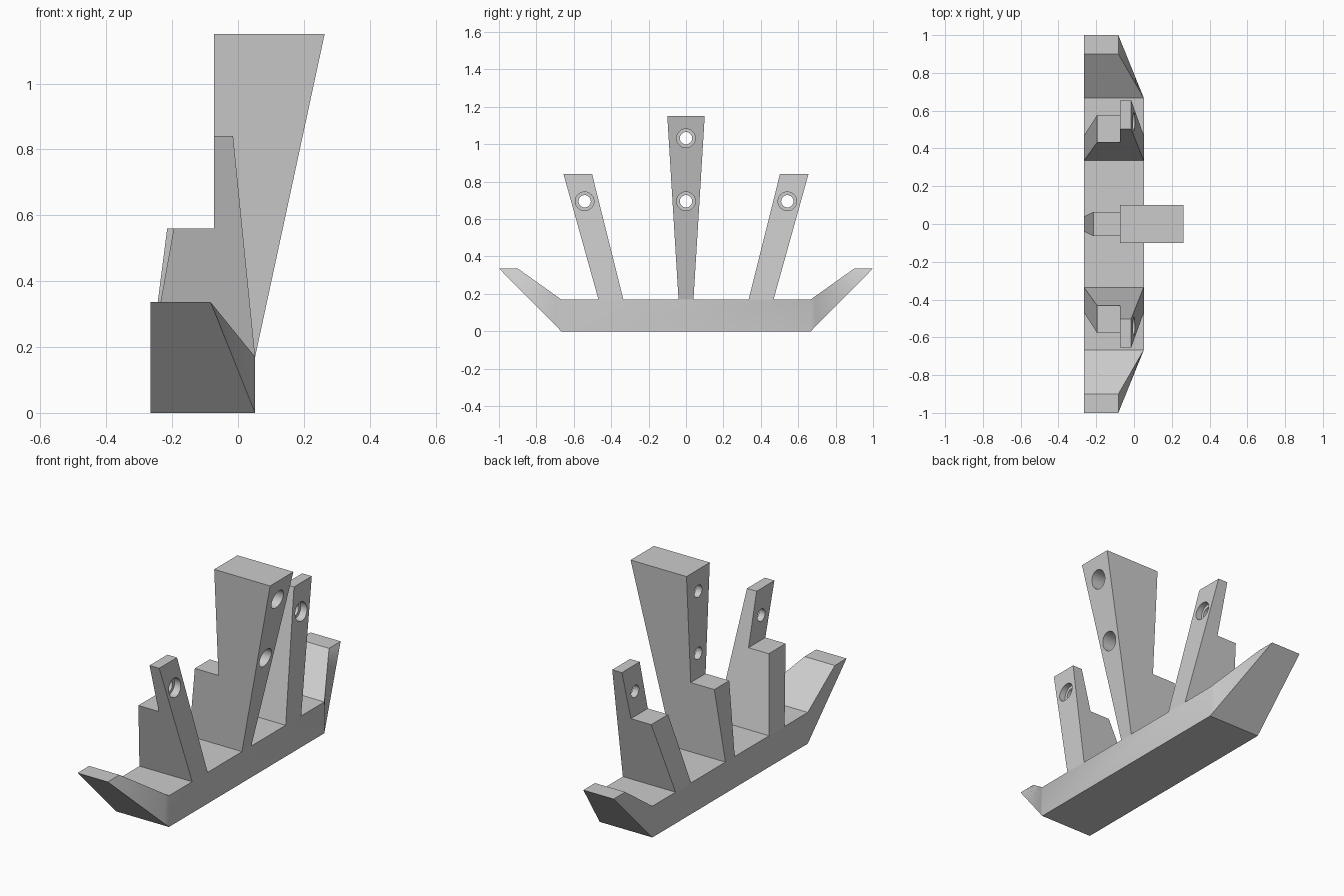
import bpy, bmesh
from mathutils import Vector, Matrix

cube = bpy.data.objects.get("Cube")
if cube:
    bpy.data.objects.remove(cube, do_unlink=True)

grey = bpy.data.materials.new("plain grey")
grey.use_nodes = True
COLOUR = (0.6, 0.6, 0.6, 1)
grey.diffuse_color = COLOUR
grey.node_tree.nodes["Principled BSDF"].inputs["Base Color"].default_value = COLOUR


def loft(name, rings):
    """Closed skin through rings of equal point count, capped at both ends."""
    bm = bmesh.new()
    loops = [[bm.verts.new(p) for p in ring] for ring in rings]
    n = len(loops[0])
    for a, b in zip(loops, loops[1:]):
        for i in range(n):
            j = (i + 1) % n
            bm.faces.new((a[i], a[j], b[j], b[i]))
    bm.faces.new(loops[0])
    bm.faces.new(loops[-1])
    bmesh.ops.recalc_face_normals(bm, faces=bm.faces)
    mesh = bpy.data.meshes.new(name)
    bm.to_mesh(mesh)
    bm.free()
    mesh.materials.append(grey)
    obj = bpy.data.objects.new(name, mesh)
    bpy.context.collection.objects.link(obj)
    return obj


def activate(obj):
    bpy.ops.object.select_all(action='DESELECT')
    obj.select_set(True)
    bpy.context.view_layer.objects.active = obj


def finish(obj):
    activate(obj)
    bpy.ops.object.shade_smooth_by_angle(angle=0.5)


# Base bar with upswept, twisted ends
BACK, FRONT, DECK, HALF, RISE = -0.265, 0.052, 0.17, 0.667, 0.336
root = [Vector(p) for p in ((BACK, HALF, 0), (FRONT, HALF, 0),
                            (FRONT, HALF, DECK), (BACK, HALF, DECK))]
tip = [Vector(p) for p in ((BACK, 1, RISE), (-0.083, 1, RISE),
                           (-0.083, 0.9, RISE), (BACK, 0.9, RISE))]
STEPS = 12
wing = [[a.lerp(b, s / STEPS) for a, b in zip(root, tip)] for s in range(STEPS + 1)]
mirrored = [[Vector((p.x, -p.y, p.z)) for p in ring] for ring in reversed(wing)]
finish(loft("base_bar", mirrored + wing))


def cut_hole(obj, y, z):
    """Stepped screw hole along x: narrow at the back, wide at the front."""
    bm = bmesh.new()
    bmesh.ops.create_circle(bm, segments=32, radius=1)
    circle = [v.co.copy() for v in bm.verts]
    bm.free()
    stations = ((-0.2, 0.033), (-0.037, 0.033), (-0.037, 0.05), (0.4, 0.05))
    cutter = loft("hole_cutter", [[(x, y + c.x * r, z + c.y * r) for c in circle]
                                  for x, r in stations])
    cutter.hide_render = True
    mod = obj.modifiers.new("hole", 'BOOLEAN')
    mod.operation = 'DIFFERENCE'
    mod.solver = 'EXACT'
    mod.object = cutter
    activate(obj)
    bpy.ops.object.modifier_apply(modifier=mod.name)
    bpy.data.objects.remove(cutter, do_unlink=True)


def fin(name, height, top_front, step_back, low, high, holes, side=1):
    """Stepped upright; low and high are its y limits at the deck and the top."""
    step, notch = 0.56, -0.073
    profile = ((BACK, DECK), (FRONT, DECK), (top_front, height),
               (notch, height), (notch, step), (step_back, step))

    def wall(k):
        return [(x, side * (low[k] + (high[k] - low[k]) * (z - DECK) / (height - DECK)), z)
                for x, z in profile]

    obj = loft(name, [wall(0), wall(1)])
    for y, z in holes:
        cut_hole(obj, side * y, z)
    finish(obj)


# Uprights
fin("centre_fin", 1.15, 0.263, -0.215, (-0.04, 0.04), (-0.1, 0.1),
    ((0, 0.695), (0, 1.032)))
for label, side in (("front", -1), ("back", 1)):
    fin(label + "_fin", 0.84, -0.015, -0.195, (0.335, 0.468), (0.502, 0.655),
        ((0.542, 0.695),), side)
